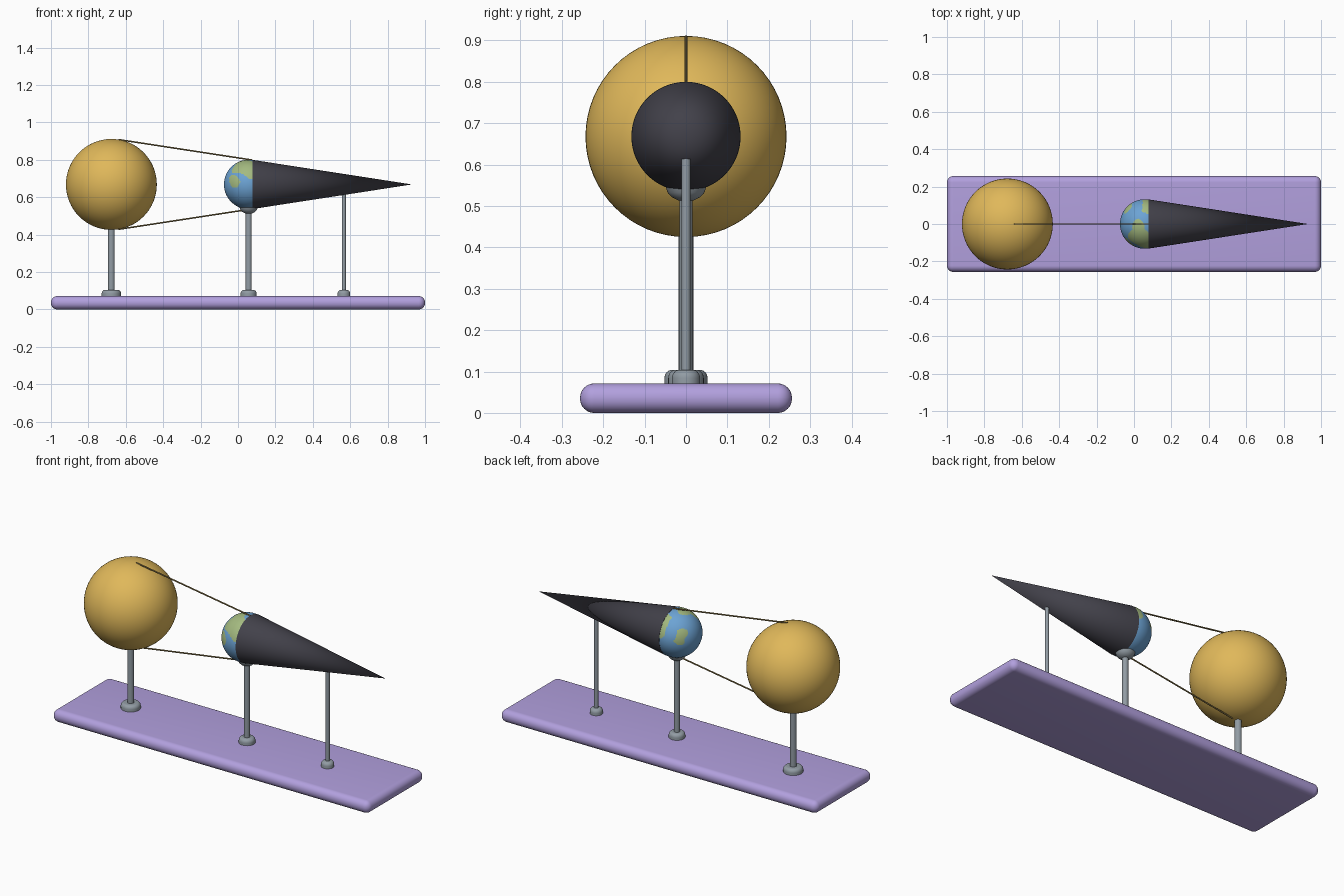
import bpy, bmesh, math
from mathutils import Vector, Matrix

if "Cube" in bpy.data.objects:
    bpy.data.objects.remove(bpy.data.objects["Cube"])


def mat(name, r, g, b):
    def lin(c):
        c /= 255
        return c / 12.92 if c <= 0.04045 else ((c + 0.055) / 1.055) ** 2.4
    m = bpy.data.materials.new(name)
    m.diffuse_color = (lin(r), lin(g), lin(b), 1)
    m.use_nodes = True
    m.node_tree.nodes["Principled BSDF"].inputs["Base Color"].default_value = m.diffuse_color
    return m


GOLD = mat("sun gold", 224, 184, 90)
LILAC = mat("base lilac", 178, 160, 222)
STEEL = mat("stand grey", 146, 156, 164)
SHADOW = mat("shadow charcoal", 66, 65, 74)
BLUE = mat("ocean blue", 108, 163, 212)
GREEN = mat("land green", 164, 186, 128)
BRASS = mat("ray brown", 134, 116, 70)


def finish(bm, name, mats, angle=40):
    bmesh.ops.recalc_face_normals(bm, faces=bm.faces)
    me = bpy.data.meshes.new(name)
    bm.to_mesh(me)
    bm.free()
    ob = bpy.data.objects.new(name, me)
    bpy.context.collection.objects.link(ob)
    for m in mats:
        me.materials.append(m)
    bpy.ops.object.select_all(action='DESELECT')
    ob.select_set(True)
    bpy.context.view_layer.objects.active = ob
    bpy.ops.object.shade_smooth_by_angle(angle=math.radians(angle))
    return ob


def lathe(name, profile, x, material, n=40):
    """Spin (radius, z) points round a vertical axis at x."""
    bm = bmesh.new()
    vs = [bm.verts.new((x + r, 0, z)) for r, z in profile]
    es = [bm.edges.new(p) for p in zip(vs, vs[1:])]
    bmesh.ops.spin(bm, geom=vs + es, cent=(x, 0, 0), axis=(0, 0, 1),
                   angle=math.tau, steps=n)
    bmesh.ops.remove_doubles(bm, verts=bm.verts, dist=1e-5)
    return finish(bm, name, [material])


def between(name, a, b, r1, r2, material, n=64, caps=True):
    """Cylinder or cone from point a to point b."""
    a, b = Vector(a), Vector(b)
    d = b - a
    m = Matrix.Translation((a + b) / 2) @ d.to_track_quat('Z', 'Y').to_matrix().to_4x4()
    bm = bmesh.new()
    bmesh.ops.create_cone(bm, cap_ends=caps, segments=n, radius1=r1, radius2=r2,
                          depth=d.length, matrix=m)
    return finish(bm, name, [material])


# Shared layout: two spheres on one axis, cone tangent to both
ZC = 0.668
SX, SR = -0.677, 0.243
EX, ER = 0.057, 0.132
s = (SR - ER) / (EX - SX)
c = math.sqrt(1 - s * s)
APEX = EX + ER / s

# Rounded base slab
bm = bmesh.new()
bmesh.ops.create_cube(bm, size=1, matrix=Matrix.Translation((0, 0, 0.0355))
                      @ Matrix.Diagonal((2, 0.512, 0.071, 1)))
bmesh.ops.bevel(bm, geom=bm.edges[:], offset=0.034, segments=8, profile=0.5,
                affect='EDGES')
finish(bm, "base", [LILAC])

# Sun ball
bm = bmesh.new()
bmesh.ops.create_uvsphere(bm, u_segments=64, v_segments=32, radius=SR,
                          matrix=Matrix.Translation((SX, 0, ZC)))
finish(bm, "sun", [GOLD])

# Globe with land patches picked by direction: (centre, angular radius)
LAND = [((-.25, -.58, .77), .50), ((-.60, -.78, .12), .27), ((.1, -.75, .6), .42),
        ((-.70, .67, .30), .24), ((-.66, .69, .10), .20),
        ((.28, .64, .72), .36), ((-.30, -.10, .95), .30), ((.15, .9, .35), .22)]
LAND = [(Vector(d).normalized(), a) for d, a in LAND]
bm = bmesh.new()
bmesh.ops.create_uvsphere(bm, u_segments=144, v_segments=72, radius=ER)
for f in bm.faces:
    d = f.calc_center_median().normalized()
    wob = 0.05 * math.sin(9 * d.x + 4 * d.z) + 0.04 * math.sin(13 * d.z - 7 * d.y)
    f.material_index = int(any(d.angle(p) < a + wob for p, a in LAND))
bmesh.ops.translate(bm, verts=bm.verts, vec=(EX, 0, ZC))
finish(bm, "globe", [BLUE, GREEN])

# Shadow cone behind the globe
k = 1.008
between("shadow_cone", (EX + ER * s, 0, ZC), (APEX, 0, ZC), ER * c * k, 0, SHADOW, 96)

# Light rays, tangent to both balls, above and below
for name, sg in (("upper_ray", 1), ("lower_ray", -1)):
    between(name, (SX + SR * s, 0, ZC + sg * SR * c),
            (EX + ER * s, 0, ZC + sg * ER * c), 0.004, 0.004, BRASS, 12)

# Posts with rounded feet
for part, x, r, top, foot in (("sun", SX, 0.018, 0.44, 0.052),
                              ("globe", EX, 0.016, 0.545, 0.043),
                              ("shadow", 0.566, 0.011, 0.622, 0.034)):
    between(part + "_post", (x, 0, 0.06), (x, 0, top), r, r, STEEL, 32)
    b = 0.018
    rim = [(foot - b + b * math.cos(t), 0.084 + 0.02 * math.sin(t))
           for t in (i * math.pi / 12 for i in range(7))]
    lathe(part + "_foot", [(0, 0.065), (foot, 0.065)] + rim + [(0, 0.104)], x, STEEL)

# Cup that carries the globe
lathe("globe_cup", [(0, 0.512), (0.018, 0.513), (0.034, 0.521), (0.044, 0.532),
                    (0.049, 0.545), (0, 0.545)], EX, STEEL)
